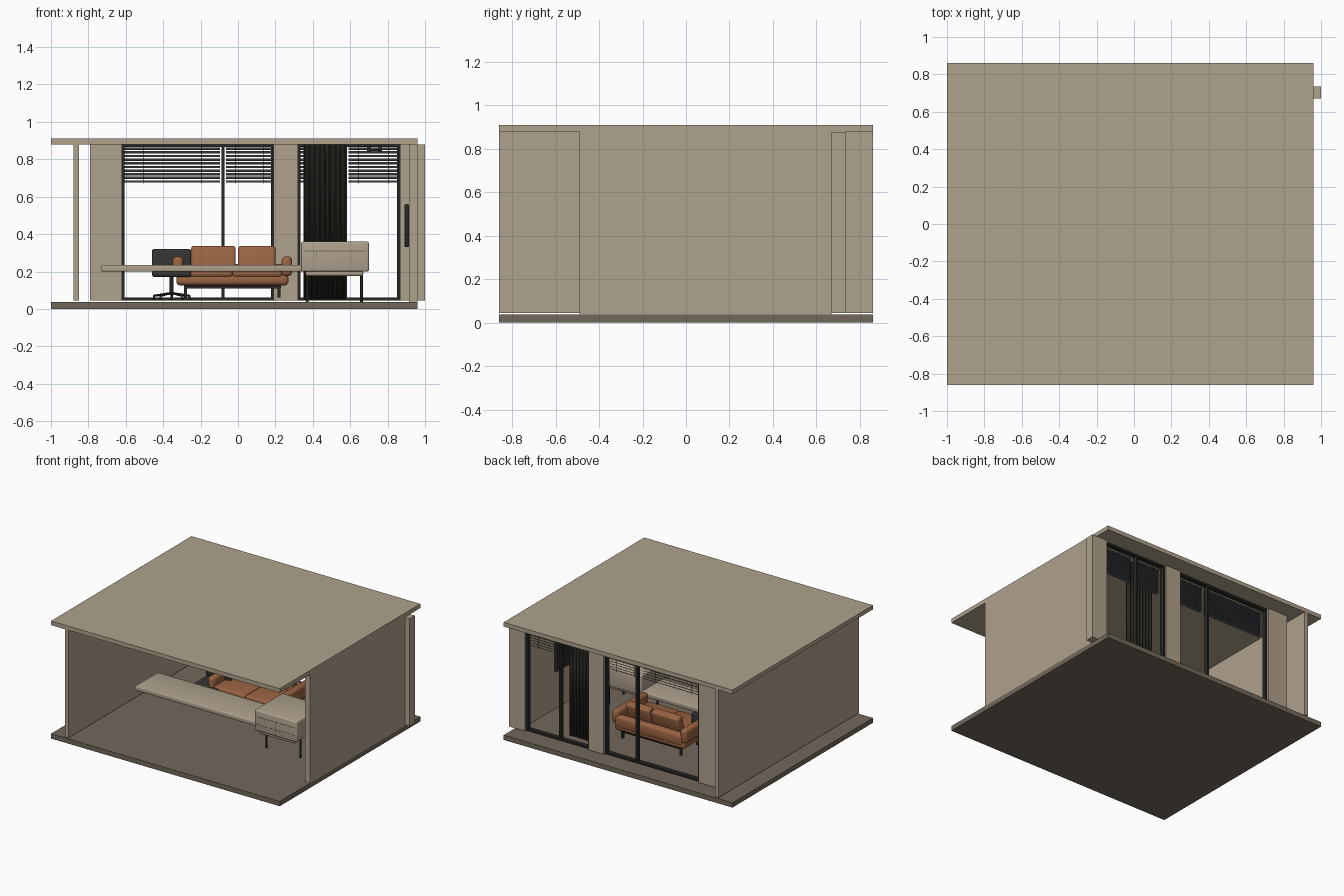
import bpy, bmesh, math
from mathutils import Matrix, Vector

cube = bpy.data.objects.get("Cube")
if cube:
    bpy.data.objects.remove(cube, do_unlink=True)


def material(name, rgb):
    m = bpy.data.materials.new(name)
    m.use_nodes = True
    m.diffuse_color = (*rgb, 1)
    m.node_tree.nodes["Principled BSDF"].inputs["Base Color"].default_value = (*rgb, 1)
    return m


CREAM = material("warm cream", (0.43, 0.36, 0.27))
FLOOR = material("taupe floor", (0.17, 0.14, 0.105))
LEATHER = material("brown leather", (0.32, 0.125, 0.055))
METAL = material("dark metal", (0.02, 0.021, 0.018))
FABRIC = material("charcoal fabric", (0.035, 0.037, 0.033))
CURTAIN = material("dark curtain", (0.022, 0.021, 0.016))
BLIND = material("grey slats", (0.06, 0.063, 0.065))


def finish(name, bm, mat, smooth=False):
    bmesh.ops.recalc_face_normals(bm, faces=bm.faces)
    mesh = bpy.data.meshes.new(name)
    bm.to_mesh(mesh)
    bm.free()
    mesh.materials.append(mat)
    ob = bpy.data.objects.new(name, mesh)
    bpy.context.collection.objects.link(ob)
    if smooth:
        bpy.ops.object.select_all(action="DESELECT")
        ob.select_set(True)
        bpy.context.view_layer.objects.active = ob
        bpy.ops.object.shade_smooth_by_angle(angle=math.radians(40))
    return ob


def box(name, x, y, z, mat, bevel=0, tilt=0):
    """Box given by its ranges, optionally rounded and tilted about x."""
    lo, hi = Vector((x[0], y[0], z[0])), Vector((x[1], y[1], z[1]))
    bm = bmesh.new()
    bmesh.ops.create_cube(bm, size=1, matrix=Matrix.Diagonal((*(hi - lo), 1)))
    if bevel:
        bmesh.ops.bevel(bm, geom=bm.edges[:], offset=bevel, segments=3,
                        profile=0.5, affect="EDGES")
    bm.transform(Matrix.Translation((lo + hi) / 2) @ Matrix.Rotation(tilt, 4, "X"))
    return finish(name, bm, mat, bool(bevel))


def rod(name, a, b, r, mat, sides=12):
    """Cylinder between two points."""
    a, b = Vector(a), Vector(b)
    bm = bmesh.new()
    turn = (b - a).to_track_quat("Z", "Y").to_matrix().to_4x4()
    bmesh.ops.create_cone(bm, cap_ends=True, segments=sides, radius1=r, radius2=r,
                          depth=(b - a).length,
                          matrix=Matrix.Translation((a + b) / 2) @ turn)
    return finish(name, bm, mat, True)


# Shell: slab, roof and side walls
BASE, TOP = 0.045, 0.878
box("floor_slab", (-1, 0.96), (-0.86, 0.86), (0, 0.037), FLOOR)
box("roof", (-1, 0.96), (-0.86, 0.86), (TOP, 0.91), CREAM)
box("right_wall", (-0.88, -0.85), (-0.859, 0.859), (BASE, TOP), CREAM)
box("left_wall", (0.915, 0.96), (-0.49, 0.67), (0.037, TOP), CREAM)

# Rear columns
COLUMNS = [(-0.79, -0.62), (0.19, 0.32), (0.865, 1.0)]
for i, span in enumerate(COLUMNS):
    box(f"rear_column_{i}", span, (0.67, 0.735), (BASE, TOP), CREAM)

# Sliding window frames with slatted blinds
for name, x0, x1, mid in (("wide", -0.62, 0.19, -0.08), ("narrow", 0.32, 0.865, 0.575)):
    for i, x in enumerate((x0 + 0.007, mid, x1 - 0.007)):
        box(f"{name}_window_post_{i}", (x - 0.007, x + 0.007), (0.685, 0.72),
            (BASE, TOP), METAL)
    box(f"{name}_window_sill", (x0, x1), (0.685, 0.72), (BASE, 0.06), METAL)
    box(f"{name}_window_head", (x0, x1), (0.685, 0.72), (0.865, TOP), METAL)
    for i, (a, b) in enumerate(((x0 + 0.012, mid - 0.015), (mid + 0.015, x1 - 0.006))):
        slat = box(f"{name}_blind_{i}", (a, b), (0.645, 0.67), (0.68, 0.682), BLIND,
                   tilt=math.radians(25))
        arr = slat.modifiers.new("slats", "ARRAY")
        arr.count = 10
        arr.use_relative_offset = False
        arr.use_constant_offset = True
        arr.constant_offset_displace = (0, 0, 0.0195)
        for x in (a + (b - a) * 0.2, a + (b - a) * 0.8):
            rod(f"{name}_blind_cord", (x, 0.657, 0.67), (x, 0.657, TOP), 0.0015, BLIND, 6)

# Pleated curtain
bm = bmesh.new()
steps, pleats = 96, 8
rows = []
for z in (0.05, TOP):
    rows.append([bm.verts.new((0.355 + 0.22 * i / steps,
                               0.605 + 0.014 * math.sin(math.tau * pleats * i / steps), z))
                 for i in range(steps + 1)])
for i in range(steps):
    bm.faces.new((rows[0][i], rows[0][i + 1], rows[1][i + 1], rows[1][i]))
curtain = finish("curtain", bm, CURTAIN, True)
curtain.modifiers.new("thickness", "SOLIDIFY").thickness = 0.004

# Ceiling spotlights
box("light_rail", (0.69, 0.77), (0.59, 0.6), (0.845, 0.853), METAL)
for x in (0.7, 0.76):
    rod("spotlight", (x, 0.595, 0.84), (x, 0.595, TOP), 0.008, METAL)

# Wall screen
box("wall_screen", (0.89, 0.914), (-0.1, 0.31), (0.33, 0.56), METAL, 0.008)

# Sofa facing the front
box("sofa_base", (-0.33, 0.27), (0.13, 0.5), (0.125, 0.185), LEATHER, 0.022)
for i, (a, b) in enumerate(((-0.3, -0.03), (-0.03, 0.235))):
    box(f"sofa_seat_cushion_{i}", (a, b), (0.125, 0.42), (0.17, 0.218), LEATHER, 0.016)
for i, (a, b) in enumerate(((-0.25, -0.013), (0.0, 0.2))):
    box(f"sofa_back_cushion_{i}", (a, b), (0.38, 0.445), (0.2, 0.335), LEATHER, 0.015,
        math.radians(-14))
box("sofa_back_ledge", (-0.32, 0.26), (0.44, 0.505), (0.15, 0.24), LEATHER, 0.02)
for side, a in (("right", -0.35), ("left", 0.232)):
    box(f"sofa_{side}_arm", (a, a + 0.058), (0.12, 0.5), (0.175, 0.28), LEATHER, 0.022)
box("sofa_frame", (-0.29, 0.23), (0.17, 0.47), (0.108, 0.125), METAL)
for x in (-0.28, 0.22):
    for y in (0.18, 0.46):
        box("sofa_leg", (x - 0.008, x + 0.008), (y - 0.008, y + 0.008), (0.06, 0.11), METAL)

# Swivel chair
CX, CY = -0.355, 0.2
box("chair_seat", (-0.46, -0.25), (0.11, 0.29), (0.17, 0.205), FABRIC, 0.014)
box("chair_back", (-0.46, -0.25), (0.26, 0.295), (0.2, 0.32), FABRIC, 0.012)
rod("chair_stem", (CX, CY, 0.075), (CX, CY, 0.175), 0.01, METAL)
for i in range(5):
    a = math.tau * i / 5 + 0.3
    tip = (CX + 0.1 * math.cos(a), CY + 0.1 * math.sin(a))
    rod("chair_spoke", (CX, CY, 0.085), (*tip, 0.07), 0.006, METAL, 8)
    rod("chair_caster", (tip[0] - 0.006, tip[1], 0.06), (tip[0] + 0.006, tip[1], 0.06),
        0.012, METAL)

# Long desk and the drawer cabinet at its end
box("desk_top", (-0.73, 0.35), (-0.22, 0.06), (0.2, 0.235), CREAM, 0.006)
box("cabinet", (0.338, 0.7), (-0.28, 0.06), (0.2, 0.36), CREAM, 0.01)
box("cabinet_plinth", (0.36, 0.67), (-0.265, 0.04), (0.175, 0.205), CREAM, 0.012)
for x, z in (((0.355, 0.42), (0.308, 0.311)), ((0.42, 0.423), (0.275, 0.311)),
             ((0.42, 0.685), (0.308, 0.311)), ((0.52, 0.522), (0.215, 0.308)),
             ((0.355, 0.685), (0.25, 0.252))):
    box("drawer_seam", x, (-0.2815, -0.279), z, FLOOR)
for x in (0.37, 0.66):
    for y in (-0.18, 0.0):
        rod("cabinet_leg", (x, y, 0.037), (x, y, 0.18), 0.007, METAL)
